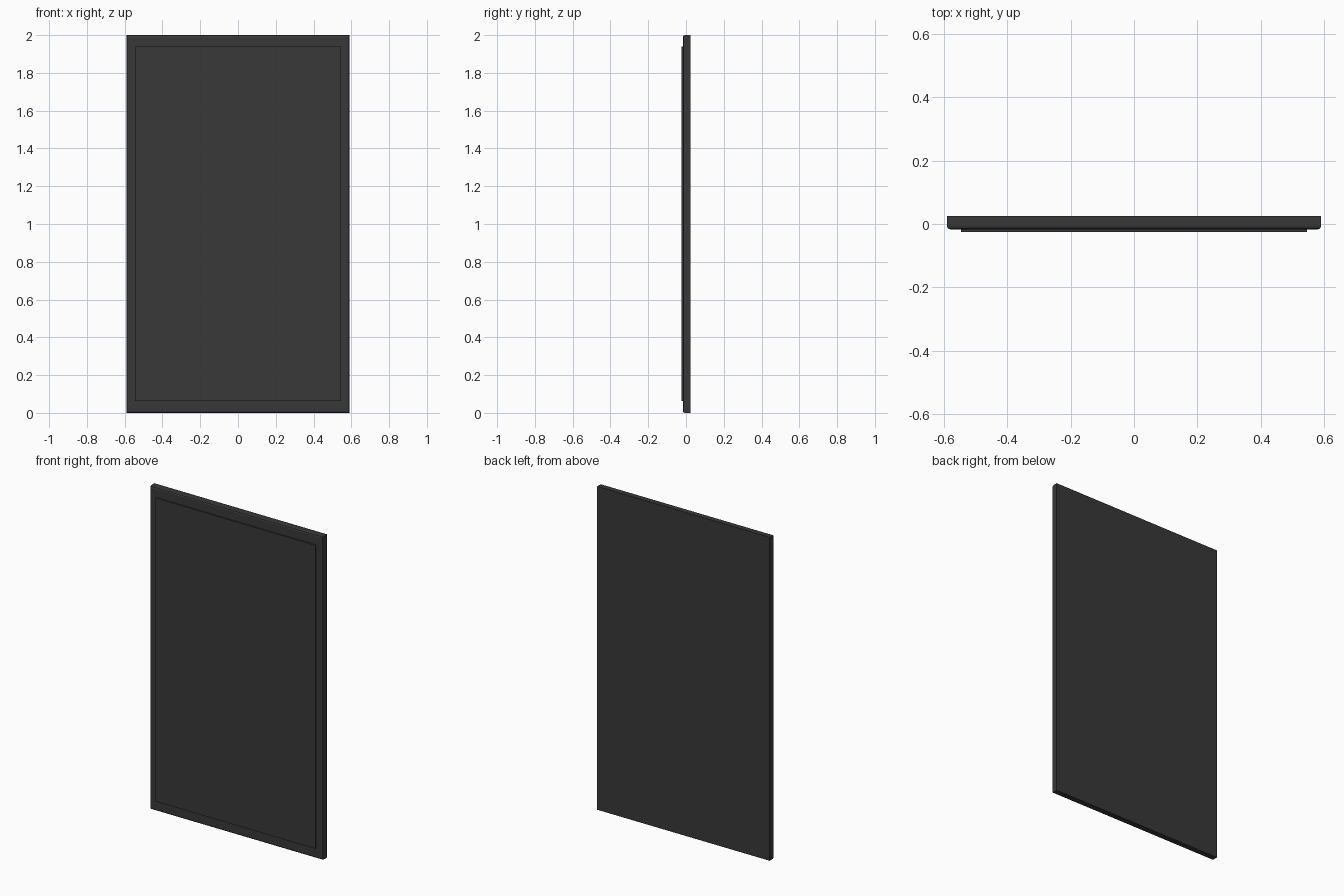
import bpy, bmesh

if "Cube" in bpy.data.objects:
    bpy.data.objects.remove(bpy.data.objects["Cube"])

mat = bpy.data.materials.new("dark_grey")
mat.diffuse_color = (0.04, 0.04, 0.04, 1)
mat.use_nodes = True
mat.node_tree.nodes["Principled BSDF"].inputs["Base Color"].default_value = mat.diffuse_color


def slab(name, half_w, z0, z1, y0, y1, bevel=0, segments=1):
    """Box whose front (-y) rim can be bevelled."""
    bm = bmesh.new()
    bmesh.ops.create_cube(bm, size=1)
    for v in bm.verts:
        v.co.x *= 2 * half_w
        v.co.y = y0 if v.co.y < 0 else y1
        v.co.z = z0 if v.co.z < 0 else z1
    if bevel:
        rim = [e for e in bm.edges if all(abs(v.co.y - y0) < 1e-6 for v in e.verts)]
        bmesh.ops.bevel(bm, geom=rim, offset=bevel, segments=segments,
                        profile=0.5, affect='EDGES')
    me = bpy.data.meshes.new(name)
    bm.to_mesh(me)
    bm.free()
    me.materials.append(mat)
    ob = bpy.data.objects.new(name, me)
    bpy.context.collection.objects.link(ob)
    return ob


# Main board with softened front rim
slab("backing_board", 0.59, 0.0, 2.0, -0.017, 0.025, bevel=0.010, segments=2)

# Thin raised panel on the front
slab("front_panel", 0.546, 0.063, 1.939, -0.025, -0.015)
